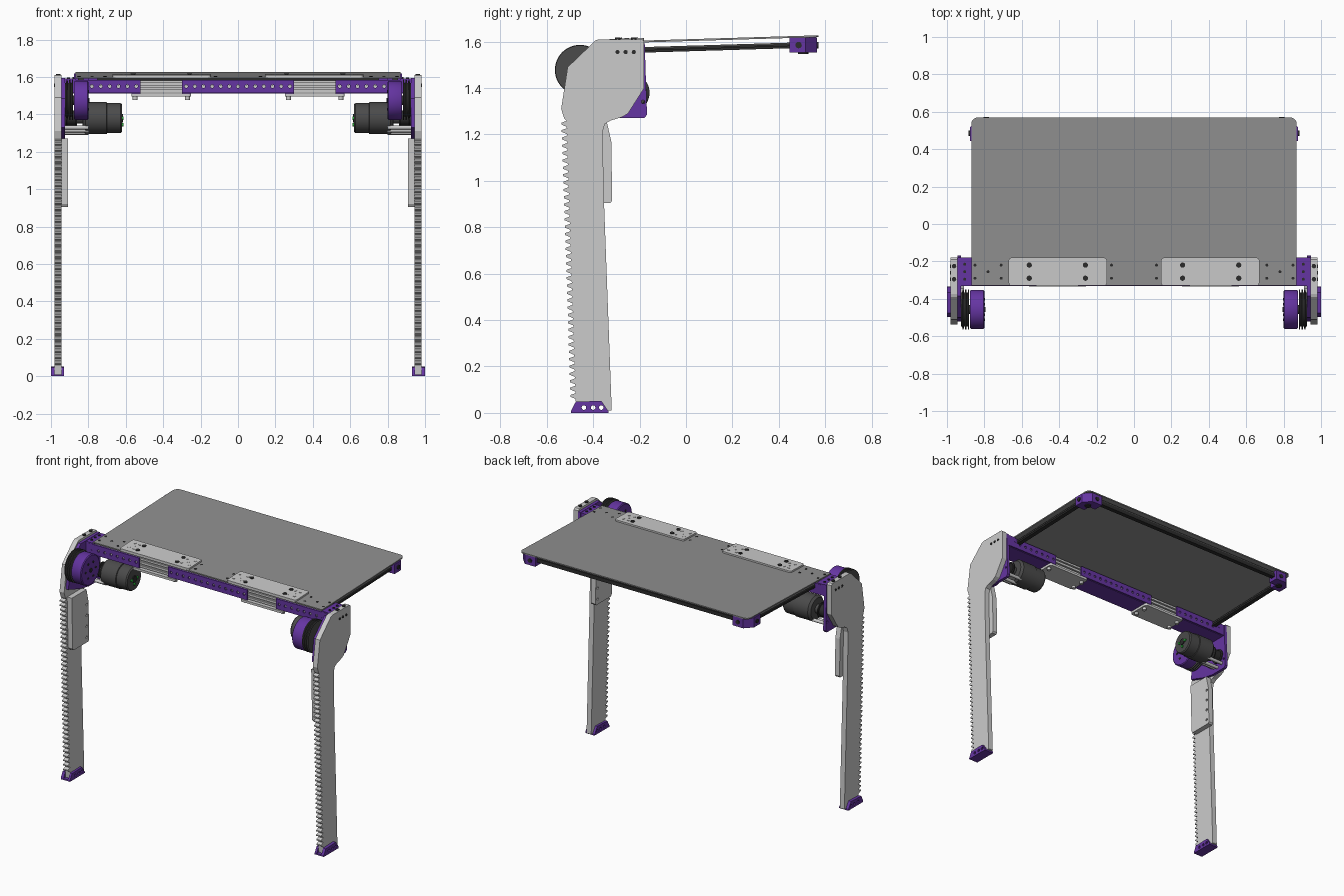
import bpy, bmesh
from math import cos, sin, pi, radians

if "Cube" in bpy.data.objects:
    bpy.data.objects.remove(bpy.data.objects["Cube"])

def material(name, rgb):
    m = bpy.data.materials.new(name)
    m.diffuse_color = (*rgb, 1)
    m.use_nodes = True
    m.node_tree.nodes["Principled BSDF"].inputs["Base Color"].default_value = m.diffuse_color
    return m

PURPLE = material("purple", (0.13, 0.035, 0.36))
BLACK = material("black", (0.025, 0.025, 0.025))
DARK = material("dark_grey", (0.07, 0.07, 0.07))
PANEL = material("panel_grey", (0.28, 0.28, 0.28))
GREEN = material("green", (0.02, 0.45, 0.04))
SLOPE = 0.03   # the panel rises slightly toward the back

def at(axis, u, v, t):
    return {"x": (t, u, v), "y": (u, t, v), "z": (u, v, t)}[axis]

def finish(name, bm, mat=None, smooth=False):
    bmesh.ops.recalc_face_normals(bm, faces=bm.faces)
    me = bpy.data.meshes.new(name)
    bm.to_mesh(me)
    bm.free()
    ob = bpy.data.objects.new(name, me)
    bpy.context.collection.objects.link(ob)
    if mat:
        me.materials.append(mat)
    if smooth:
        bpy.ops.object.select_all(action="DESELECT")
        ob.select_set(True)
        bpy.context.view_layer.objects.active = ob
        bpy.ops.object.shade_smooth_by_angle(angle=radians(35))
    return ob

def prism(name, axis, outlines, a, b, mat=None, slope=0, smooth=False):
    """Extrude one or more 2D outlines along an axis from a to b."""
    bm = bmesh.new()
    for pts in outlines:
        lo = [bm.verts.new(at(axis, u, v, a)) for u, v in pts]
        hi = [bm.verts.new(at(axis, u, v, b)) for u, v in pts]
        bm.faces.new(lo)
        bm.faces.new(hi[::-1])
        for i in range(len(pts)):
            j = (i + 1) % len(pts)
            bm.faces.new((lo[i], lo[j], hi[j], hi[i]))
    for v in bm.verts:
        v.co.z += slope * v.co.y
    return finish(name, bm, mat, smooth)

def rect(u0, u1, v0, v1, c=0.0):
    if not c:
        return [(u0, v0), (u1, v0), (u1, v1), (u0, v1)]
    out = []
    for cu, cv, s in ((u1 - c, v1 - c, 0), (u0 + c, v1 - c, 1), (u0 + c, v0 + c, 2), (u1 - c, v0 + c, 3)):
        out += [(cu + c * cos((s + k / 4) * pi / 2), cv + c * sin((s + k / 4) * pi / 2)) for k in range(5)]
    return out

def box(name, x0, x1, y0, y1, z0, z1, mat=None):
    return prism(name, "z", [rect(x0, x1, y0, y1)], z0, z1, mat)

def ring(cu, cv, r, n=16):
    return [(cu + r * cos(2 * pi * i / n), cv + r * sin(2 * pi * i / n)) for i in range(n)]

def rods(name, axis, centres, r, a, b, mat=None, slope=0, n=16):
    return prism(name, axis, [ring(u, v, r, n) for u, v in centres], a, b, mat, slope, True)

def lathe(name, profile, cy, cz, mat, n=48):
    """Revolve (x, radius) points about a line parallel to x."""
    bm = bmesh.new()
    rings = [[bm.verts.new((x, u, v)) for u, v in ring(cy, cz, r, n)] for x, r in profile]
    for p, q in zip(rings, rings[1:]):
        for i in range(n):
            j = (i + 1) % n
            bm.faces.new((p[i], p[j], q[j], q[i]))
    bm.faces.new(rings[0])
    bm.faces.new(rings[-1])
    return finish(name, bm, mat, True)

def drill(ob, axis, centres, r, a, b):
    cutter = prism("cutter", axis, [ring(u, v, r, 10) for u, v in centres], a, b)
    cutter.hide_render = True
    mod = ob.modifiers.new("holes", "BOOLEAN")
    mod.object, mod.operation, mod.solver = cutter, "DIFFERENCE", "EXACT"
    dg = bpy.context.evaluated_depsgraph_get()
    me = bpy.data.meshes.new_from_object(ob.evaluated_get(dg))
    ob.modifiers.clear()
    ob.data = me
    bpy.data.objects.remove(cutter)
    return ob

def both(ob):
    ob.modifiers.new("mirror", "MIRROR")
    return ob

# Toothed legs with wide heads
head = [(-0.525, 1.27), (-0.538, 1.31), (-0.51, 1.49), (-0.39, 1.605), (-0.375, 1.61), (-0.19, 1.61),
        (-0.18, 1.60), (-0.18, 1.40), (-0.25, 1.29), (-0.275, 1.275), (-0.325, 1.26), (-0.35, 1.245), (-0.36, 1.21)]
leg = head + [(-0.353, 0.90), (-0.32, 0.01), (-0.472, 0.01)]
N = 38
for i in range(N):
    z = 0.06 + i * 1.205 / N
    y = -0.474 - 0.033 * z
    leg += [(y, z), (y - 0.022, z + 0.009), (y - 0.022, z + 0.017), (y, z + 0.025)]
foot_holes = [(-0.44, 0.023), (-0.40, 0.023), (-0.365, 0.023)]
both(drill(prism("legs", "x", [leg], 0.945, 0.98), "x", foot_holes, 0.01, 0.9, 1.1))
both(rods("leg_screws", "x", [(y, 1.555) for y in (-0.295, -0.26, -0.225)], 0.009, 0.93, 0.983, BLACK))
both(rods("leg_top_screws", "z", [(0.962, y) for y in (-0.295, -0.225)], 0.012, 1.60, 1.617, BLACK))

# Feet: a cheek either side of each leg
cheek = [(-0.496, 0.008), (-0.475, 0.048), (-0.365, 0.052), (-0.35, 0.03), (-0.335, 0.008)]
for name, a, b in (("foot_inner_cheeks", 0.93, 0.945), ("foot_outer_cheeks", 0.98, 1.0)):
    both(drill(prism(name, "x", [cheek], a, b, PURPLE), "x", foot_holes, 0.01, 0.9, 1.1))
both(box("foot_soles", 0.93, 1.0, -0.496, -0.335, 0.0, 0.01, PURPLE))

# Inner stiffener blocks on the legs
block = [(-0.495, 0.92), (-0.485, 0.905), (-0.325, 0.905), (-0.318, 0.915), (-0.322, 1.17), (-0.345, 1.27), (-0.505, 1.27)]
both(drill(prism("leg_stiffeners", "x", [block], 0.91, 0.945), "x",
           [(-0.341, z) for z in (1.165, 1.09, 1.015, 0.94)], 0.009, 0.8, 0.9445))

# Drive plates behind the heads
plate = [(-0.30, 1.27), (-0.18, 1.27), (-0.168, 1.285), (-0.178, 1.595), (-0.385, 1.595),
         (-0.50, 1.485), (-0.52, 1.33), (-0.40, 1.29)]
both(drill(prism("drive_plates", "x", [plate], 0.925, 0.945, PURPLE), "x", [(-0.185, 1.34)], 0.008, 0.9, 1.0))

# Drums, grooved pulleys and pinions
CY, CZ = -0.457, 1.475
both(lathe("drums", [(0.80, 0.098), (0.805, 0.104), (0.87, 0.104), (0.876, 0.10)], CY, CZ, PURPLE))
both(rods("drum_hub", "x", [(CY, CZ)], 0.014, 0.795, 0.81, BLACK))
both(rods("drum_bolts", "x", ring(CY, CZ, 0.055, 6), 0.007, 0.796, 0.81, BLACK))
groove = []
for x in (0.881, 0.896, 0.911):
    groove += [(x, 0.108), (x + 0.006, 0.108), (x + 0.008, 0.09), (x + 0.013, 0.09)]
both(lathe("pulleys", groove + [(0.926, 0.106)], CY, CZ + 0.003, DARK))
both(rods("pulley_axle", "x", [(CY, CZ)], 0.025, 0.87, 0.95, BLACK))
MY, MZ = -0.242, 1.38
both(lathe("pinions", [(0.86, 0.05), (0.868, 0.05), (0.87, 0.04), (0.915, 0.04), (0.917, 0.05), (0.925, 0.05)], MY, MZ, BLACK))

# Motors with standoffs and terminals
both(lathe("motors", [(0.62, 0.074), (0.628, 0.08), (0.70, 0.08), (0.702, 0.085), (0.815, 0.085), (0.83, 0.072),
                      (0.832, 0.03), (0.87, 0.03)], MY, MZ, DARK))
both(rods("motor_standoffs", "x", [(-0.285, 1.315), (-0.205, 1.315), (-0.31, 1.33), (-0.25, 1.302)], 0.011, 0.80, 0.93))
both(rods("motor_terminals", "x", [(MY - 0.03, MZ), (MY + 0.03, MZ), (MY, MZ - 0.035)], 0.009, 0.612, 0.63, GREEN))
both(rods("motor_end_boss", "x", [(MY, MZ)], 0.022, 0.614, 0.63, BLACK))

# Slotted aluminium cross beams
def slotted(y0, y1):
    z0, z1, d, out = 1.518, 1.582, 0.012, []
    for y, s, zs in ((y0, d, (1.532, 1.542, 1.558, 1.568)), (y1, -d, (1.568, 1.558, 1.542, 1.532))):
        a, b, c, e = zs
        out += [(y, z0 if s > 0 else z1), (y, a), (y + s, a), (y + s, b), (y, b),
                (y, c), (y + s, c), (y + s, e), (y, e), (y, z1 if s > 0 else z0)]
    return out
prism("cross_beams", "x", [slotted(-0.322, -0.262), slotted(-0.248, -0.188)], -0.87, 0.87)

# Perforated purple rails on both faces of the beams, with end brackets
spans = ((-0.90, -0.52), (-0.30, 0.30), (0.52, 0.90))
for name, y0, y1 in (("front_rail", -0.332, -0.322), ("back_rail", -0.188, -0.178)):
    for k, (a, b) in enumerate(spans):
        n = round((b - a) / 0.045)
        pts = [(a + (i + 0.5) * (b - a) / n, 1.55) for i in range(n)]
        drill(box(f"{name}_{k}", a, b, y0, y1, 1.515, 1.585, PURPLE), "y", pts, 0.009, -1, 1)
for k, (a, b) in enumerate(spans):
    box(f"rail_floor_{k}", a, b, -0.322, -0.188, 1.512, 1.518, PURPLE)
both(box("beam_end_brackets", 0.868, 0.928, -0.331, -0.179, 1.515, 1.592, PURPLE))
both(rods("bracket_screws", "z", [(0.905, y) for y in (-0.295, -0.255, -0.215)], 0.008, 1.58, 1.597, BLACK))

# Clamp plates under the beams and on top of the panel
both(prism("lower_clamp_plates", "z", [rect(0.25, 0.57, -0.335, -0.175, 0.015)], 1.495, 1.511))
ends = [(x, y) for x in (0.27, 0.55) for y in (-0.295, -0.215)]
both(rods("lower_clamp_bolts", "z", ends, 0.013, 1.478, 1.50))
both(prism("upper_clamp_plates", "z", [rect(0.145, 0.67, -0.33, -0.18, 0.015)], 1.606, 1.621, None, SLOPE))
both(rods("upper_clamp_bolts", "z", [(x, y) for x in (0.26, 0.56) for y in (-0.29, -0.22)],
          0.014, 1.61, 1.625, BLACK, SLOPE))
both(rods("upper_clamp_rivets", "z", [(x, y) for x in (0.17, 0.23, 0.59, 0.63) for y in (-0.285, -0.22)]
          + [(0.20, -0.255), (0.61, -0.255)], 0.009, 1.61, 1.623, None, SLOPE))
both(rods("panel_screws", "z", [(x, y) for x in (0.12, 0.71, 0.85) for y in (-0.29, -0.22)] + [(0.78, -0.255)],
          0.008, 1.60, 1.612, BLACK, SLOPE))

# Thin tilted panel with rounded back corners
outline = rect(-0.87, 0.87, -0.33, 0.57, 0.035)[:10] + [(-0.87, -0.33), (0.87, -0.33)]
prism("panel", "z", [outline], 1.602, 1.61, PANEL, SLOPE)

# Dark frame below the panel: paired side rails and back rail
both(prism("frame_side_rails", "z", [rect(0.825, 0.855, -0.2, 0.50)], 1.558, 1.569, BLACK, SLOPE))
both(prism("frame_side_rail_upper", "z", [rect(0.825, 0.855, -0.2, 0.50)], 1.573, 1.582, DARK, SLOPE))
both(prism("frame_side_rail_core", "z", [rect(0.832, 0.848, -0.2, 0.50)], 1.565, 1.576, BLACK, SLOPE))
box("frame_back_rail", -0.80, 0.80, 0.515, 0.545, 1.575, 1.600, BLACK)
box("frame_back_rail_lip", -0.80, 0.80, 0.52, 0.54, 1.600, 1.612, DARK)

# Purple corner blocks at the back with dark bolts
corner = [(0.80, 0.445), (0.878, 0.445), (0.878, 0.515), (0.83, 0.565), (0.75, 0.565), (0.75, 0.495), (0.80, 0.495)]
both(prism("corner_blocks", "z", [corner], 1.552, 1.618, PURPLE))
both(rods("corner_side_bolts", "x", [(0.485, 1.585)], 0.014, 0.86, 0.884, BLACK))
both(rods("corner_back_bolts", "y", [(0.79, 1.585)], 0.014, 0.55, 0.571, BLACK))
both(rods("corner_under_bolts", "z", [(0.82, 0.505)], 0.022, 1.546, 1.56, BLACK))
